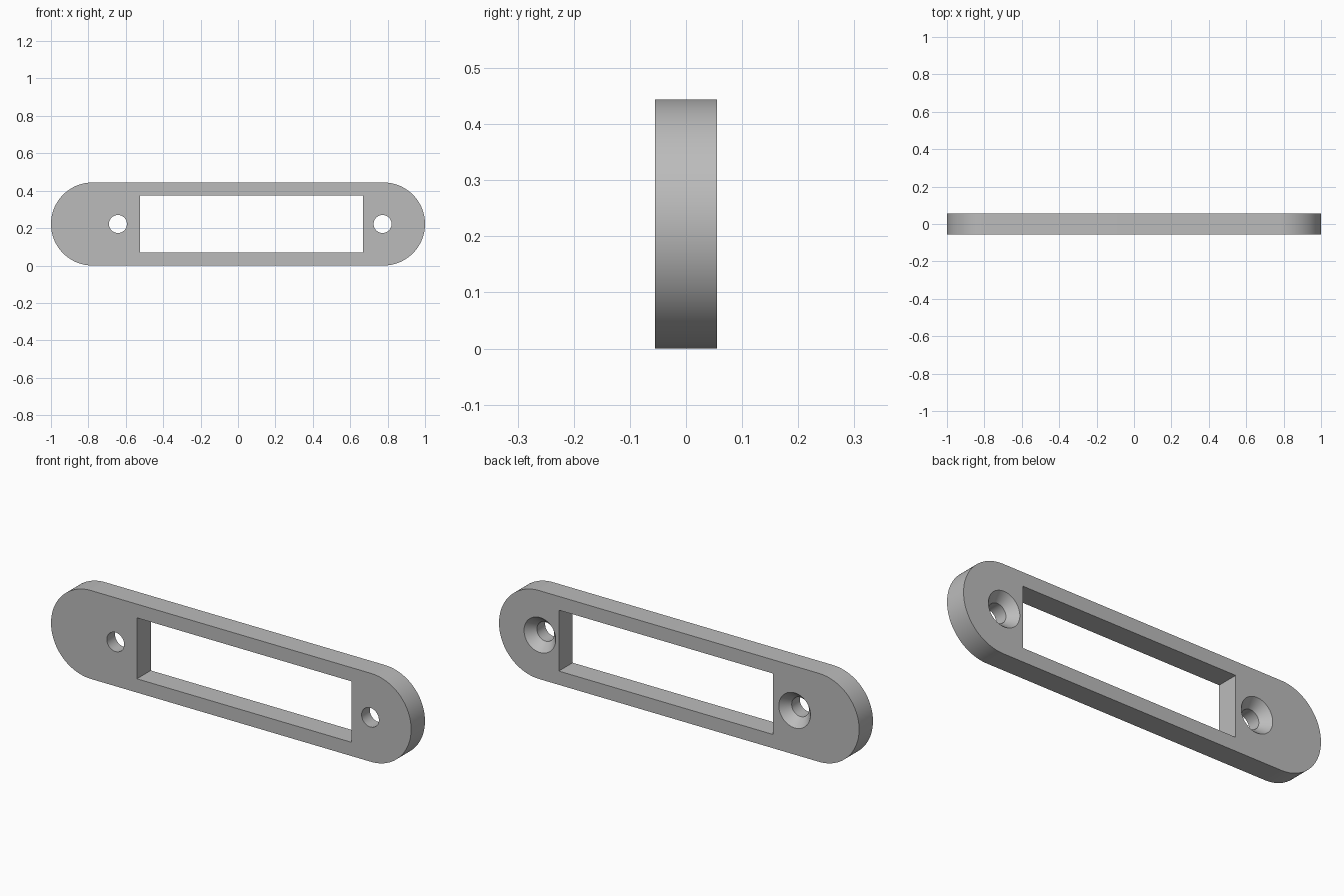
import bpy
import bmesh
import math

LENGTH, HEIGHT, DEPTH = 2.0, 0.444, 0.11
R = HEIGHT / 2
BACK = DEPTH / 2

if "Cube" in bpy.data.objects:
    bpy.data.objects.remove(bpy.data.objects["Cube"], do_unlink=True)

grey = bpy.data.materials.new("plain grey")
grey.use_nodes = True
colour = (0.5, 0.5, 0.5, 1)
grey.diffuse_color = colour
grey.node_tree.nodes["Principled BSDF"].inputs["Base Color"].default_value = colour


def loft(name, rings):
    """Solid from matching closed (x, z) outlines, each placed at its own y."""
    bm = bmesh.new()
    loops = [[bm.verts.new((x, y, z)) for x, z in pts] for y, pts in rings]
    n = len(loops[0])
    for a, b in zip(loops, loops[1:]):
        for i in range(n):
            j = (i + 1) % n
            bm.faces.new((a[i], a[j], b[j], b[i]))
    bm.faces.new(loops[0])
    bm.faces.new(loops[-1])
    bmesh.ops.recalc_face_normals(bm, faces=bm.faces)
    mesh = bpy.data.meshes.new(name)
    bm.to_mesh(mesh)
    bm.free()
    mesh.materials.append(grey)
    obj = bpy.data.objects.new(name, mesh)
    bpy.context.collection.objects.link(obj)
    return obj


def arc(cx, r, start, end, steps):
    angles = [math.radians(start + (end - start) * i / steps) for i in range(steps + 1)]
    return [(cx + r * math.cos(a), R + r * math.sin(a)) for a in angles]


def circle(cx, r):
    return arc(cx, r, 0, 360, 64)[:-1]


# Plate with two semicircular ends
straight = LENGTH / 2 - R
outline = arc(straight, R, -90, 90, 48) + arc(-straight, R, 90, 270, 48)
plate = loft("mounting_plate", [(-BACK, outline), (BACK, outline)])

# Off-centre rectangular window
window = [(-0.523, 0.069), (0.668, 0.069), (0.668, 0.375), (-0.523, 0.375)]
cutters = [loft("window_cutter", [(-0.1, window), (0.1, window)])]

# Screw holes, countersunk from the back
HOLE, SINK, SINK_DEPTH = 0.048, 0.088, 0.045
slope = (SINK - HOLE) / SINK_DEPTH
for x in (-0.642, 0.773):
    cutters.append(loft("screw_hole_cutter", [
        (-0.1, circle(x, HOLE)),
        (BACK - SINK_DEPTH, circle(x, HOLE)),
        (BACK + 0.02, circle(x, SINK + 0.02 * slope))]))

# Cut the openings, then discard the cutters
bpy.context.view_layer.objects.active = plate
plate.select_set(True)
for cutter in cutters:
    cutter.hide_render = True
    mod = plate.modifiers.new("opening", 'BOOLEAN')
    mod.operation = 'DIFFERENCE'
    mod.solver = 'EXACT'
    mod.object = cutter
    bpy.ops.object.modifier_apply(modifier=mod.name)
    bpy.data.objects.remove(cutter, do_unlink=True)

bpy.ops.object.shade_smooth_by_angle(angle=math.radians(30))
